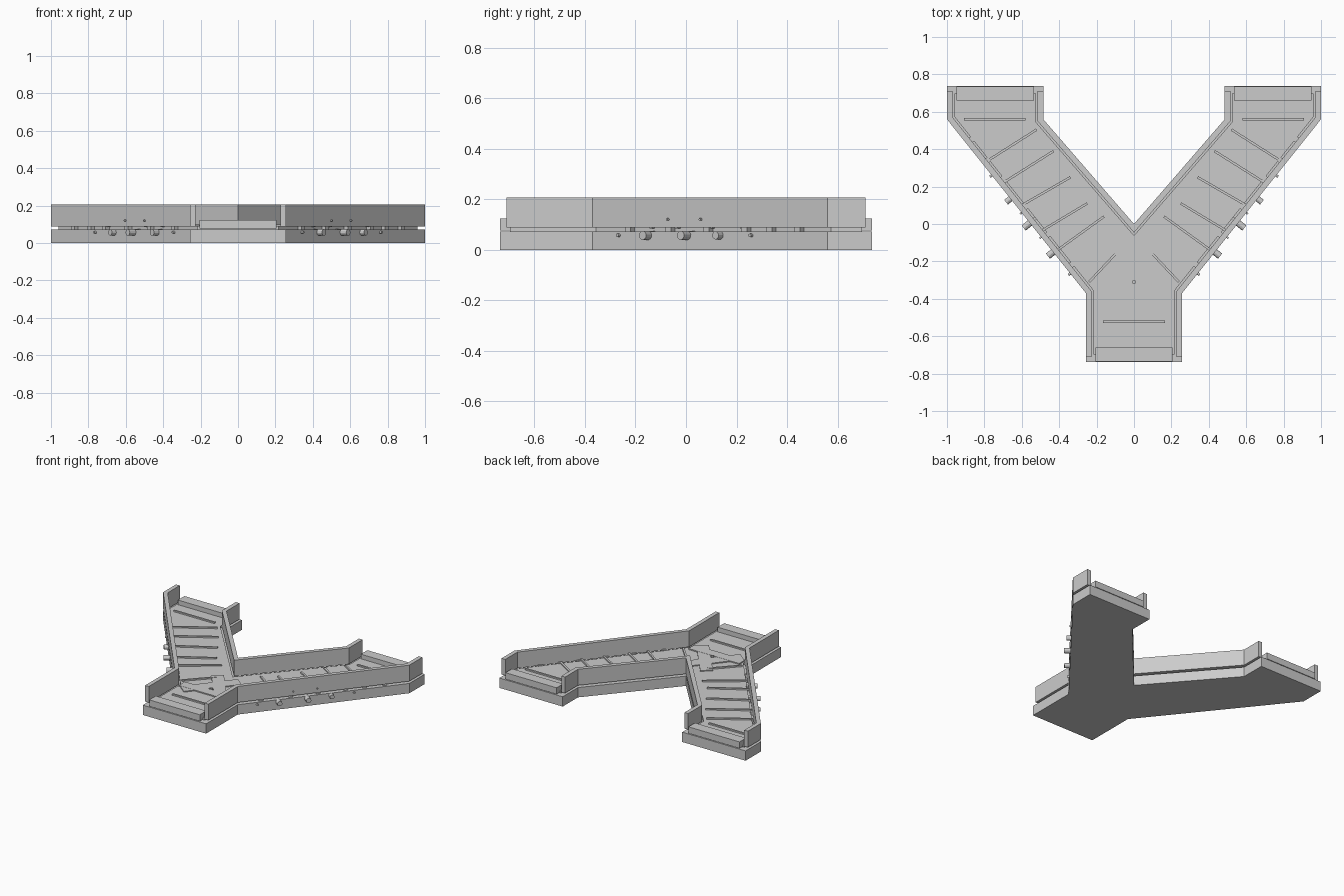
import bpy, bmesh, math
from mathutils import Vector, Matrix

if "Cube" in bpy.data.objects:
    bpy.data.objects.remove(bpy.data.objects["Cube"])


def prism(name, pts, z0, z1):
    bm = bmesh.new()
    face = bm.faces.new([bm.verts.new((x, y, z0)) for x, y in pts])
    top = bmesh.ops.extrude_face_region(bm, geom=[face])["geom"]
    for v in top:
        if isinstance(v, bmesh.types.BMVert):
            v.co.z = z1
    bmesh.ops.recalc_face_normals(bm, faces=bm.faces)
    me = bpy.data.meshes.new(name)
    bm.to_mesh(me)
    bm.free()
    ob = bpy.data.objects.new(name, me)
    bpy.context.collection.objects.link(ob)
    return ob


def offset(pts, d, closed=False):
    """Mitred offset to the left of the travel direction."""
    P = [Vector(p) for p in pts]
    n = len(P)
    out = []
    for i, p in enumerate(P):
        a = P[i - 1] if (i > 0 or closed) else None
        b = P[(i + 1) % n] if (i < n - 1 or closed) else None
        d1 = (p - a).normalized() if a is not None else (b - p).normalized()
        d2 = (b - p).normalized() if b is not None else d1
        n1, n2 = Vector((-d1.y, d1.x)), Vector((-d2.y, d2.x))
        m = (n1 + n2).normalized()
        out.append(tuple(p + m * (d / m.dot(n1))))
    return out


def flip(pts):
    return [(-x, y) for x, y in pts]


def bar(name, a, b, width, z0, z1):
    a, b = Vector(a), Vector(b)
    d = (b - a).normalized()
    s = Vector((-d.y, d.x)) * width / 2
    return prism(name, [tuple(p) for p in (a - s, b - s, b + s, a + s)], z0, z1)


def peg(name, x, y, z, direction, radius, length):
    bm = bmesh.new()
    rot = Vector((0, 0, 1)).rotation_difference(direction).to_matrix().to_4x4()
    bmesh.ops.create_cone(bm, cap_ends=True, segments=12, radius1=radius,
                          radius2=radius, depth=length,
                          matrix=Matrix.Translation((x, y, z)) @ rot)
    me = bpy.data.meshes.new(name)
    bm.to_mesh(me)
    bm.free()
    ob = bpy.data.objects.new(name, me)
    bpy.context.collection.objects.link(ob)


# Y-shaped base and the raised, inset deck
right = [(.257, -.737), (.257, -.37), (1, .56), (1, .737), (.485, .737), (.485, .56)]
outline = right + [(0, 0)] + flip(right)[::-1]
prism("base", outline, 0, .072)
prism("deck", offset(outline, .04, True), .072, .09)

# side walls
outer = [(.257, -.71), (.257, -.37), (1, .56), (1, .71)]
wall = outer + offset(outer, .03)[::-1]
prism("outer_wall_right", wall, .088, .206)
prism("outer_wall_left", flip(wall), .088, .206)
half = [(.485, .71), (.485, .56)]
inner = half + [(0, 0)] + flip(half)[::-1]
prism("inner_wall", inner + offset(inner, .03)[::-1], .088, .206)

# end thresholds and front slat
bar("front_threshold", (-.205, -.698), (.205, -.698), .076, .077, .124)
bar("front_slat", (-.165, -.523), (.165, -.523), .013, .085, .1)

# crossing plates at the fork
bar("fork_plate_front", (-.208, -.355), (.205, -.355), .07, .085, .098)

slats = [((.58, .56), (.91, .56)), ((.52, .505), (.78, .34)), ((.43, .39), (.70, .22)),
         ((.34, .25), (.60, .10)), ((.25, .11), (.50, -.04)), ((.16, .04), (.41, -.14)),
         ((.08, -.14), (.24, -.31))]
pegs = [(-.15, .018, .07), (.005, .018, .085), (.135, .016, .06), (-.265, .007, .025), (.26, .007, .025)]
edge0, edge1 = Vector((.257, -.37)), Vector((1, .56))
along = (edge1 - edge0).normalized()


def on_edge(y):
    t = (y - edge0.y) / (edge1.y - edge0.y)
    return edge0.lerp(edge1, t)


for s, side in ((1, "right"), (-1, "left")):
    bar(f"threshold_{side}", (s * .535, .698), (s * .95, .698), .076, .077, .124)
    bar(f"fork_plate_{side}", (s * -.09, -.11), (s * .16, -.42), .085, .085, .097)
    # cross slats up each arm
    for i, (a, b) in enumerate(slats):
        bar(f"slat_{side}_{i}", (s * a[0], a[1]), (s * b[0], b[1]), .013, .085, .1)
    # pegs in the base edge, and small studs in the wall
    normal = Vector((s * along.y, -along.x, 0))
    for i, (y, r, length) in enumerate(pegs):
        p = on_edge(y)
        peg(f"side_peg_{side}_{i}", s * p.x, p.y, .057, normal, r, length)
    for i, y in enumerate((-.07, .06)):
        p = on_edge(y)
        peg(f"wall_stud_{side}_{i}", s * p.x, p.y, .12, normal, .005, .02)
    # supports joining the wall to the deck
    for i, y in enumerate((-.24, -.08, .07, .22, .32, .43)):
        p = on_edge(y) + Vector((-along.y, along.x)) * .03
        a, b = p - along * .015, p + along * .015
        bar(f"wall_support_{side}_{i}", (s * a.x, a.y), (s * b.x, b.y), .03, .07, .095)

# pivot pin at the fork
peg("pivot_pin", 0, -.31, .095, Vector((0, 0, 1)), .01, .02)
